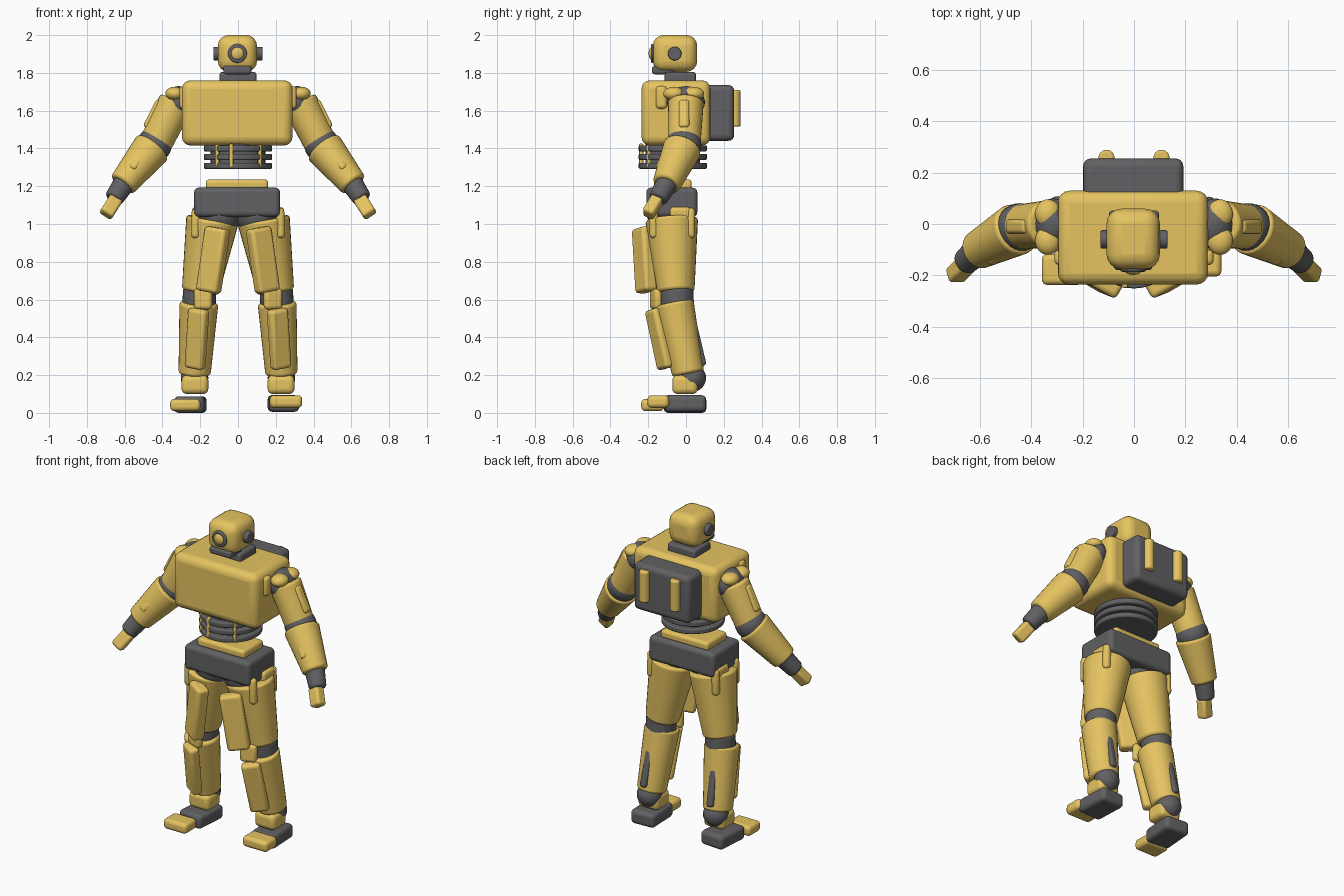
import bpy, bmesh, math
from mathutils import Vector, Matrix

if "Cube" in bpy.data.objects:
    bpy.data.objects.remove(bpy.data.objects["Cube"])


def material(name, rgb):
    m = bpy.data.materials.new(name)
    m.diffuse_color = (*rgb, 1)
    m.use_nodes = True
    m.node_tree.nodes["Principled BSDF"].inputs["Base Color"].default_value = m.diffuse_color
    return m


YELLOW = material("mustard_yellow", (0.79, 0.55, 0.12))
DARK = material("charcoal_grey", (0.12, 0.12, 0.126))


def finish(name, bm, mat, matrix, bevel=0.0, segments=4):
    mesh = bpy.data.meshes.new(name)
    bm.normal_update()
    bm.to_mesh(mesh)
    bm.free()
    mesh.materials.append(mat)
    ob = bpy.data.objects.new(name, mesh)
    bpy.context.collection.objects.link(ob)
    ob.matrix_world = matrix
    if bevel:
        mod = ob.modifiers.new("rounding", 'BEVEL')
        mod.width = bevel
        mod.segments = segments
        mod.limit_method = 'ANGLE'
        mod.angle_limit = math.radians(40)
    bpy.ops.object.select_all(action='DESELECT')
    ob.select_set(True)
    bpy.context.view_layer.objects.active = ob
    bpy.ops.object.shade_smooth_by_angle(angle=math.radians(35))
    return ob


def box(name, center, size, mat, bevel=0.02, yaw=0.0):
    bm = bmesh.new()
    bmesh.ops.create_cube(bm, size=1)
    bmesh.ops.scale(bm, vec=size, verts=bm.verts)
    return finish(name, bm, mat, Matrix.Translation(center) @ Matrix.Rotation(yaw, 4, 'Z'), bevel)


def frame(a, b, side=(0, -1, 0)):
    """Axes with z running from a to b and y facing the given side."""
    z = (b - a).normalized()
    y = Vector(side)
    y = (y - z * y.dot(z)).normalized()
    x = y.cross(z)
    return Matrix.Translation((a + b) / 2) @ Matrix((x, y, z)).transposed().to_4x4()


def limb(name, a, b, r1, r2, mat, bevel=0.015):
    a, b = Vector(a), Vector(b)
    bm = bmesh.new()
    bmesh.ops.create_cone(bm, cap_ends=True, segments=32, radius1=r1, radius2=r2, depth=(b - a).length)
    side = (0, -1, 0) if abs((b - a).normalized().y) < 0.9 else (0, 0, 1)
    return finish(name, bm, mat, frame(a, b, side), bevel, 3)


def slab(name, a, b, width, thick, mat, side=(0, -1, 0), bevel=0.02):
    a, b = Vector(a), Vector(b)
    bm = bmesh.new()
    bmesh.ops.create_cube(bm, size=1)
    bmesh.ops.scale(bm, vec=(width, thick, (b - a).length), verts=bm.verts)
    return finish(name, bm, mat, frame(a, b, side), min(bevel, thick * 0.45, width * 0.45))


def ball(name, center, size, mat):
    bm = bmesh.new()
    bmesh.ops.create_uvsphere(bm, u_segments=28, v_segments=16, radius=1)
    bmesh.ops.scale(bm, vec=size if isinstance(size, tuple) else (size,) * 3, verts=bm.verts)
    return finish(name, bm, mat, Matrix.Translation(center))


# Head, eye, ears, jaw and neck
box("head", (-0.003, -0.058, 1.903), (0.208, 0.235, 0.195), YELLOW, 0.058)
limb("eye_ring", (-0.003, -0.15, 1.903), (-0.003, -0.186, 1.903), 0.05, 0.05, DARK, 0.008)
ball("eye_lens", (-0.003, -0.178, 1.903), (0.036, 0.02, 0.036), YELLOW)
for s in (-1, 1):
    limb("ear", (s * 0.09, -0.06, 1.902), (s * 0.13, -0.06, 1.902), 0.036, 0.036, DARK, 0.006)
box("jaw", (-0.003, -0.12, 1.815), (0.15, 0.12, 0.045), DARK, 0.015)
box("neck", (0, -0.03, 1.775), (0.195, 0.165, 0.06), DARK, 0.015)

# Torso and backpack
box("torso", (-0.004, -0.053, 1.588), (0.585, 0.365, 0.345), YELLOW, 0.045)
box("backpack", (-0.003, 0.165, 1.588), (0.39, 0.18, 0.295), DARK, 0.03)
for s in (-1, 1):
    limb("pack_canister", (s * 0.107, 0.258, 1.515), (s * 0.107, 0.258, 1.71), 0.031, 0.031, YELLOW, 0.01)

# Ribbed waist
limb("waist_core", (0, -0.07, 1.295), (0, -0.07, 1.43), 0.145, 0.145, DARK, 0.005)
for z in (1.308, 1.355, 1.4):
    limb("waist_ring", (0, -0.07, z - 0.016), (0, -0.07, z + 0.016), 0.181, 0.181, DARK, 0.008)
for x in (-0.11, -0.036, 0.115):
    y = -0.07 - math.sqrt(0.171 ** 2 - x * x)
    slab("waist_strap", (x, y, 1.3), (x, y, 1.425), 0.022, 0.022, YELLOW, bevel=0.006)

# Pelvis
box("pelvis", (-0.005, -0.075, 1.115), (0.455, 0.27, 0.155), DARK, 0.025)
box("pelvis_plate", (-0.005, -0.07, 1.208), (0.33, 0.2, 0.055), YELLOW, 0.018)

for s in (-1, 1):
    def p(x, y, z):
        return (s * x, y, z)

    out = (s * 0.5, -0.87, 0)

    # Thigh with its front plate and hip tabs
    ball("hip_joint", p(0.1, -0.09, 1.05), 0.115, DARK)
    limb("thigh", p(0.2, -0.053, 0.64), p(0.135, -0.076, 1.025), 0.098, 0.14, YELLOW)
    slab("thigh_plate", p(0.157, -0.21, 0.64), p(0.107, -0.23, 0.98), 0.13, 0.075, YELLOW, out)
    slab("front_hip_tab", p(0.226, -0.17, 0.925), p(0.222, -0.17, 1.085), 0.045, 0.045, YELLOW)
    slab("rear_hip_tab", p(0.226, 0.025, 0.925), p(0.222, 0.025, 1.085), 0.045, 0.045, YELLOW)
    box("hip_side_pad", p(0.222, -0.03, 1.055), (0.045, 0.11, 0.07), YELLOW)

    # Knee, shin and calf
    limb("knee_joint", p(0.207, -0.045, 0.55), p(0.203, -0.05, 0.66), 0.088, 0.088, DARK)
    box("knee_pad", p(0.185, -0.158, 0.603), (0.1, 0.045, 0.11), YELLOW, 0.02, s * 0.35)
    limb("shin", p(0.23, 0.012, 0.205), p(0.207, -0.062, 0.583), 0.085, 0.103, YELLOW)
    slab("shin_plate", p(0.228, -0.105, 0.235), p(0.207, -0.173, 0.55), 0.11, 0.062, YELLOW, out)
    slab("calf_vent", p(0.232, 0.092, 0.25), p(0.222, 0.04, 0.47), 0.045, 0.035, DARK, (0, 1, 0))

    # Ankle and foot
    left = s < 0
    ball("ankle_joint", p(0.23, 0.033, 0.185), 0.073, DARK)
    box("ankle_guard", p(0.228, -0.005, 0.15), (0.142, 0.135, 0.1), YELLOW, 0.028)
    box("foot", (-0.252, -0.005, 0.044) if left else (0.24, -0.005, 0.05),
        (0.16, 0.218, 0.088), DARK, 0.024, -0.08 if left else 0.04)
    box("toe", (-0.279, -0.177, 0.042) if left else (0.254, -0.147, 0.06),
        (0.16, 0.12, 0.064) if left else (0.172, 0.115, 0.066), YELLOW, 0.022, 0)

    # Shoulder and upper arm
    ball("shoulder_joint", p(0.313, 0, 1.645), (0.075, 0.1, 0.085), DARK)
    for y in (-0.064, 0.04):
        ball("shoulder_cap", p(0.335, y, 1.69), (0.05, 0.056, 0.036), YELLOW)
    limb("upper_arm", p(0.437, -0.01, 1.425), p(0.326, 0.0, 1.648), 0.087, 0.094, YELLOW)
    slab("upper_arm_plate", p(0.488, -0.01, 1.51), p(0.415, -0.01, 1.655), 0.055, 0.036, YELLOW, (s, 0, 0.5))
    box("shoulder_tab", p(0.285, -0.13, 1.67), (0.05, 0.06, 0.12), YELLOW)

    # Forearm
    ball("elbow_joint", p(0.443, -0.012, 1.42), 0.093, DARK)
    limb("forearm", p(0.613, -0.105, 1.208), p(0.453, -0.018, 1.405), 0.074, 0.104, YELLOW)
    slab("forearm_plate", p(0.565, -0.145, 1.29), p(0.505, -0.112, 1.365), 0.045, 0.04, YELLOW,
         (s * 0.2, -1, 0.3))

    # Wrist and hand
    limb("wrist", p(0.66, -0.15, 1.13), p(0.59, -0.09, 1.235), 0.05, 0.06, DARK)
    slab("wrist_plate", p(0.642, -0.178, 1.14), p(0.61, -0.155, 1.19), 0.026, 0.03, YELLOW)
    slab("hand", p(0.7, -0.203, 1.048), p(0.645, -0.15, 1.135), 0.075, 0.065, YELLOW, bevel=0.016)
